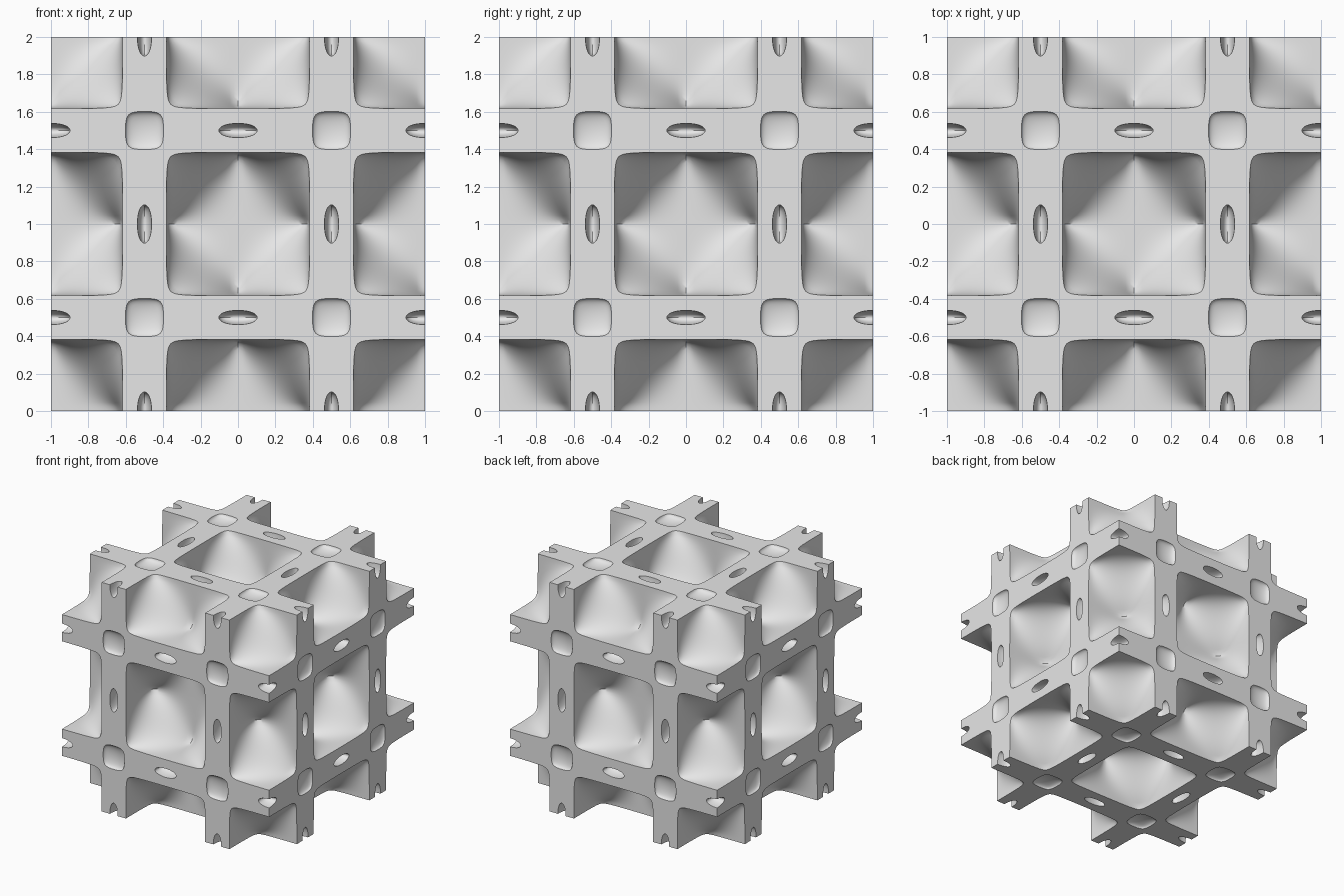
import bpy
import bmesh
from math import cos, pi, radians
from itertools import product
from mathutils import Vector

cube = bpy.data.objects.get("Cube")
if cube:
    bpy.data.objects.remove(cube, do_unlink=True)

WALL = 0.8          # half thickness of the wall in field units
BIG, SMALL = 16, 4  # grid divisions of the large and the lens-shaped hollows


def field(p):
    """Periodic field whose near-zero band is the solid wall."""
    a, b, c = (cos(2 * pi * v) for v in p)
    return 3 * (a + b + c) + 4 * a * b * c


class Hollow:
    """One hollow around a symmetry point of the half-period cell."""

    def __init__(self, centre):
        self.centre = Vector(centre)
        halves = sum(v > 0 for v in centre)
        self.sign = -1 if halves % 2 else 1
        self.large = halves in (0, 3)
        self.n = BIG if self.large else SMALL
        self.step = 0.01 if self.large else 0.0025
        # lenses are flat along the axis that differs from the other two
        self.scale = [1 if self.large or centre.count(v) == 2 else 0.38 for v in centre]

    def hit(self, direction):
        """Point where a ray from the centre meets the wall."""
        d = Vector([v * s * (-1 if c else 1)
                    for v, s, c in zip(direction, self.scale, self.centre)])

        def inside(r):
            return self.sign * field(self.centre + d * r) > WALL

        hi = self.step
        while inside(hi) and hi < 0.6:
            hi += self.step
        lo = hi - self.step
        for _ in range(24):
            mid = (lo + hi) / 2
            if inside(mid):
                lo = mid
            else:
                hi = mid
        return self.centre + d * lo

    def triangles(self):
        """Three square patches, each split along the creases."""
        n = self.n
        for axis in range(3):
            grid = {}
            for i, j in product(range(n + 1), repeat=2):
                d = [i / n, j / n]
                d.insert(axis, 1)
                grid[i, j] = self.hit(d)
            for i, j in product(range(n), repeat=2):
                p, q = grid[i + 1, j], grid[i, j + 1]
                for tri in ((grid[i, j], p, q), (p, grid[i + 1, j + 1], q)):
                    normal = (tri[1] - tri[0]).cross(tri[2] - tri[0])
                    middle = (tri[0] + tri[1] + tri[2]) / 3
                    faces_in = normal.dot(self.centre - middle) > 0
                    yield tri if faces_in else tri[::-1]

    def arc(self):
        """Rim of the hollow in the plane z = 0, from the x to the y side."""
        n = self.n
        dirs = [(1, i / n, 0) for i in range(n + 1)]
        dirs += [(i / n, 1, 0) for i in reversed(range(n))]
        return [self.hit(d) for d in dirs]


bm = bmesh.new()

# Hollows of one half-period cell, mirrored through the whole block
cell = [tri for c in product((0, 0.5), repeat=3) for tri in Hollow(c).triangles()]
spots = [(-1, 1), (0, -1), (0, 1), (1, -1)]   # (mirror plane, direction)
for sx, sy, sz in product(spots, repeat=3):
    flip = sx[1] * sy[1] * sz[1] < 0
    known = {}
    for tri in cell:
        corners = []
        for p in tri:
            key = (round(p.x, 6), round(p.y, 6), round(p.z, 6))
            if key not in known:
                known[key] = bm.verts.new([s[0] + s[1] * v
                                           for s, v in zip((sx, sy, sz), p)])
            corners.append(known[key])
        if len(set(corners)) == 3:
            bm.faces.new(corners[::-1] if flip else corners)

# Flat outer faces, a quarter period at a time
outline = (Hollow((0.5, 0, 0)).arc() + Hollow((0.5, 0.5, 0)).arc()[::-1]
           + Hollow((0, 0.5, 0)).arc() + Hollow((0, 0, 0)).arc()[::-1])
caps = []
for axis, side in product(range(3), (-1, 1)):
    for su, sv in product(spots, repeat=2):
        corners = []
        for p in outline:
            co = [su[0] + su[1] * p.x, sv[0] + sv[1] * p.y]
            co.insert(axis, side)
            corners.append(bm.verts.new(co))
        face = bm.faces.new(corners)
        face.normal_update()
        if face.normal[axis] * side < 0:
            face.normal_flip()
        caps.append(face)
bmesh.ops.triangulate(bm, faces=caps)
bmesh.ops.remove_doubles(bm, verts=bm.verts[:], dist=0.00002)
bmesh.ops.translate(bm, verts=bm.verts[:], vec=(0, 0, 1))

mesh = bpy.data.meshes.new("lattice_block")
bm.to_mesh(mesh)
bm.free()
block = bpy.data.objects.new("lattice_block", mesh)
bpy.context.collection.objects.link(block)

# Plain grey finish
grey = bpy.data.materials.new("light_grey")
grey.use_nodes = True
colour = (0.8, 0.8, 0.8, 1)
grey.diffuse_color = colour
grey.node_tree.nodes["Principled BSDF"].inputs["Base Color"].default_value = colour
mesh.materials.append(grey)

# Smooth hollows with crisp rims
for other in bpy.context.selected_objects:
    other.select_set(False)
block.select_set(True)
bpy.context.view_layer.objects.active = block
bpy.ops.object.shade_smooth_by_angle(angle=radians(35))
